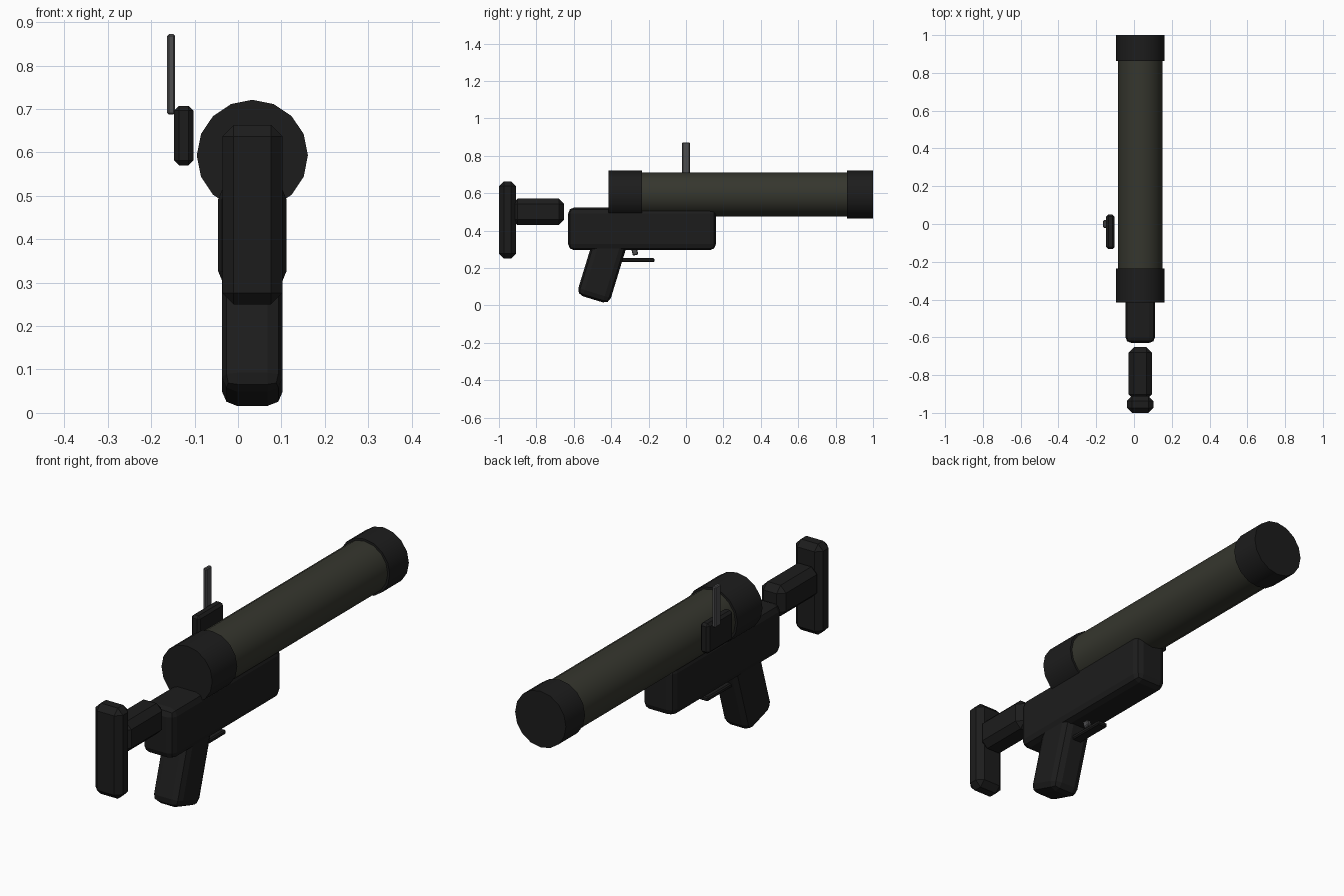
import bpy
from math import radians

if "Cube" in bpy.data.objects:
    bpy.data.objects.remove(bpy.data.objects["Cube"])

CX = 0.033          # centre line of the launcher
TUBE_Z = 0.593


def material(name, r, g, b):
    m = bpy.data.materials.new(name)
    m.diffuse_color = (r, g, b, 1)
    m.use_nodes = True
    m.node_tree.nodes["Principled BSDF"].inputs["Base Color"].default_value = m.diffuse_color
    return m


BLACK = material("black_plastic", 0.012, 0.012, 0.012)
OLIVE = material("olive_paint", 0.036, 0.037, 0.027)
METAL = material("dark_metal", 0.075, 0.075, 0.078)


def finish(obj, name, mat):
    obj.name = name
    obj.data.materials.append(mat)
    return obj


def box(name, x, y, z, mat=BLACK, bevel=0.0, segments=1, tilt=0.0):
    """Box from (min, max) ranges, chamfered, tilted about x."""
    ranges = (x, y, z)
    bpy.ops.mesh.primitive_cube_add(size=1, location=[(a + b) / 2 for a, b in ranges])
    obj = bpy.context.object
    obj.scale = [b - a for a, b in ranges]
    bpy.ops.object.transform_apply(location=False, rotation=False, scale=True)
    obj.rotation_euler.x = radians(tilt)
    if bevel:
        mod = obj.modifiers.new("bevel", "BEVEL")
        mod.width, mod.segments = bevel, segments
    return finish(obj, name, mat)


def tube(name, radius, y0, y1, mat):
    """Sixteen-sided closed cylinder along y."""
    bpy.ops.mesh.primitive_cylinder_add(
        vertices=16, radius=radius, depth=y1 - y0,
        location=(CX, (y0 + y1) / 2, TUBE_Z), rotation=(radians(90), 0, 0))
    bpy.ops.object.shade_smooth_by_angle(angle=radians(35))
    return finish(bpy.context.object, name, mat)


def mid(width):
    return (CX - width / 2, CX + width / 2)


# Launch tube and end collars
tube("launch_tube", 0.118, -0.40, 0.98, OLIVE)
tube("rear_collar", 0.128, -0.415, -0.235, BLACK)
tube("muzzle_collar", 0.128, 0.862, 1.0, BLACK)

# Receiver and slanted grip
box("receiver", mid(0.158), (-0.63, 0.16), (0.295, 0.523), bevel=0.032, segments=2)
box("grip", mid(0.14), (-0.54, -0.358), (0.025, 0.365), bevel=0.035, segments=2, tilt=-17)

# Trigger and guard
box("trigger", mid(0.022), (-0.292, -0.262), (0.268, 0.33), METAL, bevel=0.004, tilt=15)
box("trigger_guard", mid(0.05), (-0.36, -0.168), (0.232, 0.252), bevel=0.005)

# Shoulder stock
box("stock_bar", mid(0.122), (-0.93, -0.652), (0.43, 0.57), bevel=0.028)
box("stock_pad", mid(0.138), (-1.0, -0.91), (0.25, 0.663), bevel=0.026)

# Side sight
box("sight_mount", (-0.147, -0.103), (-0.133, 0.05), (0.57, 0.707), bevel=0.011)
box("sight_blade", (-0.163, -0.145), (-0.021, 0.021), (0.687, 0.872), METAL, bevel=0.004)
